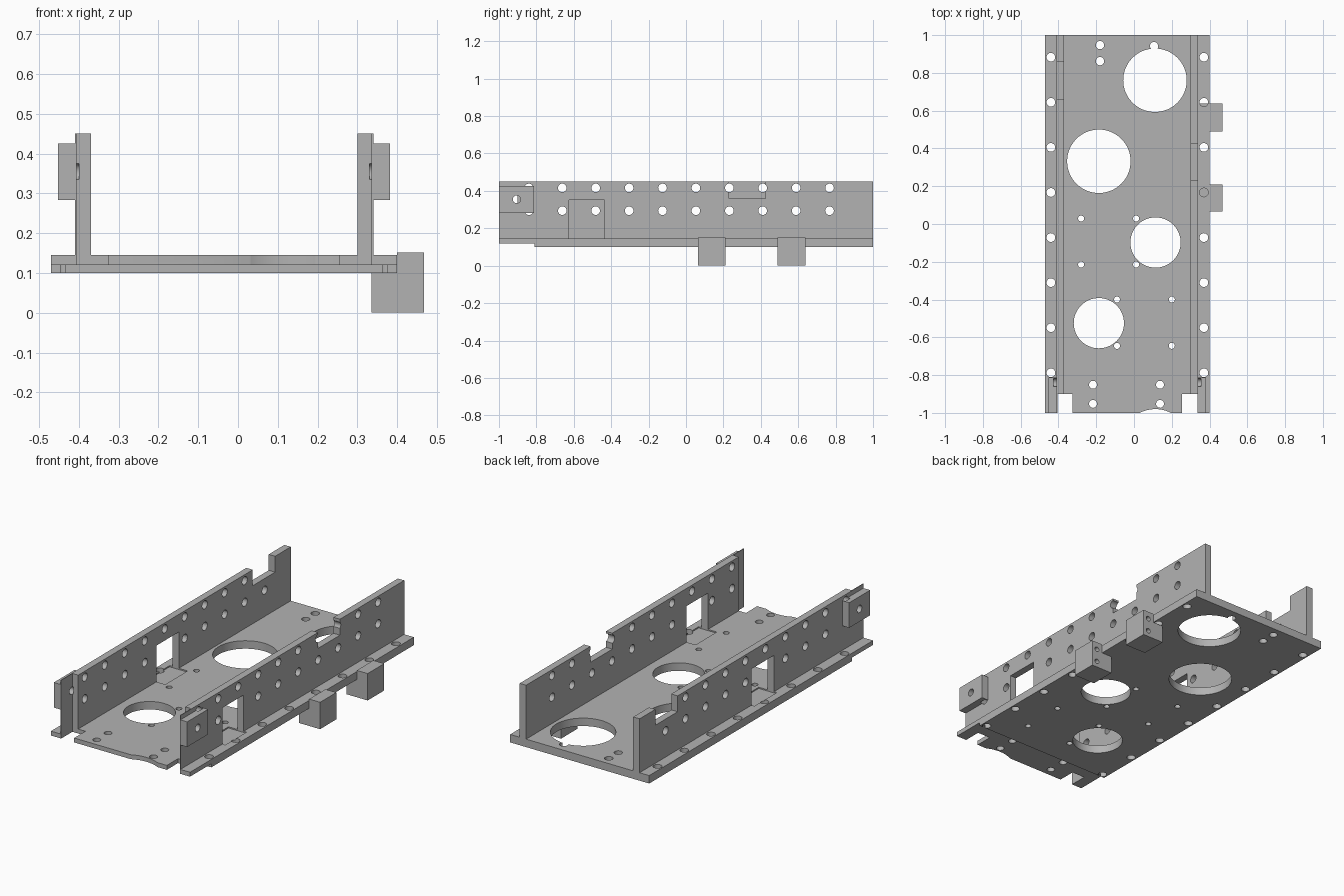
import bpy, bmesh, math
from mathutils import Matrix, Vector

if "Cube" in bpy.data.objects:
    bpy.data.objects.remove(bpy.data.objects["Cube"])

grey = bpy.data.materials.new("plain grey")
grey.use_nodes = True
COLOUR = (0.45, 0.45, 0.45, 1)
grey.diffuse_color = COLOUR
grey.node_tree.nodes["Principled BSDF"].inputs["Base Color"].default_value = COLOUR

MID = -0.035          # centre line of the chassis
FLOOR, TOP = 0.145, 0.45


def add_box(bm, x, y, z):
    """Box from three (low, high) ranges, given in any order."""
    size = [abs(b - a) for a, b in (x, y, z)]
    centre = [(a + b) / 2 for a, b in (x, y, z)]
    bmesh.ops.create_cube(bm, size=1, matrix=Matrix.Translation(centre) @ Matrix.Diagonal(size + [1]))


def add_rod(bm, axis, a, b, r, segs=32):
    """Cylinder along an axis from point a to point b."""
    a, b = Vector(a), Vector(b)
    turn = {"x": Matrix.Rotation(math.pi / 2, 4, "Y"),
            "y": Matrix.Rotation(math.pi / 2, 4, "X"),
            "z": Matrix.Identity(4)}[axis]
    bmesh.ops.create_cone(bm, cap_ends=True, segments=segs, radius1=r, radius2=r,
                          depth=(b - a).length, matrix=Matrix.Translation((a + b) / 2) @ turn)


def finish(bm, name):
    mesh = bpy.data.meshes.new(name)
    bm.to_mesh(mesh)
    bm.free()
    mesh.materials.append(grey)
    ob = bpy.data.objects.new(name, mesh)
    bpy.context.collection.objects.link(ob)
    return ob


def carve(ob, cutter_bm):
    """Subtract the cutters, then shade the bores smooth."""
    cutter = finish(cutter_bm, "cutter")
    cutter.hide_render = True
    mod = ob.modifiers.new("cut", "BOOLEAN")
    mod.operation, mod.solver, mod.use_self = "DIFFERENCE", "EXACT", True
    mod.object = cutter
    bpy.ops.object.select_all(action="DESELECT")
    bpy.context.view_layer.objects.active = ob
    ob.select_set(True)
    bpy.ops.object.modifier_apply(modifier=mod.name)
    bpy.data.objects.remove(cutter)
    bpy.ops.object.shade_smooth_by_angle(angle=math.radians(30))


def corner_slot(bm, s):
    """Slot at the front corner that leaves a thin outer skin on the wall."""
    add_box(bm, (MID + s * 0.371, MID + s * 0.29), (-1.1, -0.9), (0, 0.6))


WINDOW = {-1: (-0.2, 0.0), 1: (-0.625, -0.435)}
NOTCH = {-1: (0.66, 0.86), 1: (0.23, 0.425)}

# Floor plate
bm = bmesh.new()
add_box(bm, (MID - 0.435, MID + 0.435), (-1, 1), (0.10, FLOOR))
floor = finish(bm, "floor_plate")

cut = bmesh.new()
# large round openings
for x, y, r in ((0.111, 0.761, 0.168), (-0.186, 0.332, 0.168),
                (0.114, -0.098, 0.133), (-0.186, -0.525, 0.133)):
    add_rod(cut, "z", (x, y, 0), (x, y, 0.3), r, 64)
# small screw holes around the openings and at both ends
screws = [(x, y, 0.016) for x in (-0.28, 0.011) for y in (0.029, -0.215)]
screws += [(x, y, 0.016) for x in (-0.09, 0.20) for y in (-0.40, -0.645)]
screws += [(x, y, 0.021) for x in (-0.217, 0.138) for y in (-0.851, -0.952)]
screws += [(-0.18, 0.947, 0.022), (-0.18, 0.862, 0.022), (0.106, 0.942, 0.022)]
# flange holes
screws += [(MID + s * 0.405, 0.883 - i * 0.2387, 0.023) for s in (-1, 1) for i in range(8)]
for x, y, r in screws:
    add_rod(cut, "z", (x, y, 0), (x, y, 0.3), r, 24)
# shallow arc in the front edge and stepped underside
add_rod(cut, "z", (0.113, -1.162, 0), (0.113, -1.162, 0.3), 0.182, 96)
add_box(cut, (-0.6, 0.6), (-1.1, -0.81), (0, 0.12))
for s in (-1, 1):
    corner_slot(cut, s)
    add_box(cut, (MID + s * 0.28, MID + s * 0.393), WINDOW[s], (0.138, 0.2))
carve(floor, cut)

# Side walls, each with an outer block at the front
for s, side in ((-1, "right"), (1, "left")):
    inner, outer = MID + s * 0.335, MID + s * 0.375
    bm = bmesh.new()
    add_box(bm, (inner, outer), (-1, 1), (0.142, TOP))
    wall = finish(bm, side + "_side_wall")

    cut = bmesh.new()
    holes = [(-0.84 + i * 0.1786, z) for i in range(10) for z in (0.294, 0.416)]
    for y, z in holes:
        add_rod(cut, "x", (MID + s * 0.3, y, z), (MID + s * 0.39, y, z), 0.023, 24)
    corner_slot(cut, s)
    add_box(cut, (MID + s * 0.3, MID + s * 0.4), WINDOW[s], (0.1, 0.35))
    add_box(cut, (MID + s * 0.3, MID + s * 0.4), NOTCH[s], (0.36, 0.6))
    add_rod(cut, "x", (MID + s * 0.365, -0.905, 0.355), (MID + s * 0.45, -0.905, 0.355), 0.021, 24)
    carve(wall, cut)

    bm = bmesh.new()
    add_box(bm, (outer, MID + s * 0.417), (-1, -0.813), (0.283, 0.425))
    block = finish(bm, side + "_front_block")
    cut = bmesh.new()
    add_rod(cut, "x", (MID + s * 0.3, -0.905, 0.355), (MID + s * 0.5, -0.905, 0.355), 0.021, 24)
    for z in (0.294, 0.416):
        add_rod(cut, "x", (MID + s * 0.3, -0.84, z), (MID + s * 0.39, -0.84, z), 0.023, 24)
    carve(block, cut)

# Hanging blocks on the left flange, stepped around the floor plate
for name, y0, y1 in (("front", 0.065, 0.21), ("rear", 0.49, 0.638)):
    bm = bmesh.new()
    add_box(bm, (0.335, 0.468), (y0, y1), (0, 0.152))
    block = finish(bm, name + "_hanging_block")
    cut = bmesh.new()
    add_box(cut, (0.3, 0.40), (0, 1), (0.10, 0.3))
    for z in (0.035, 0.11):
        add_rod(cut, "y", (0.435, y1 - 0.03, z), (0.435, y1 + 0.05, z), 0.014, 20)
    carve(block, cut)
